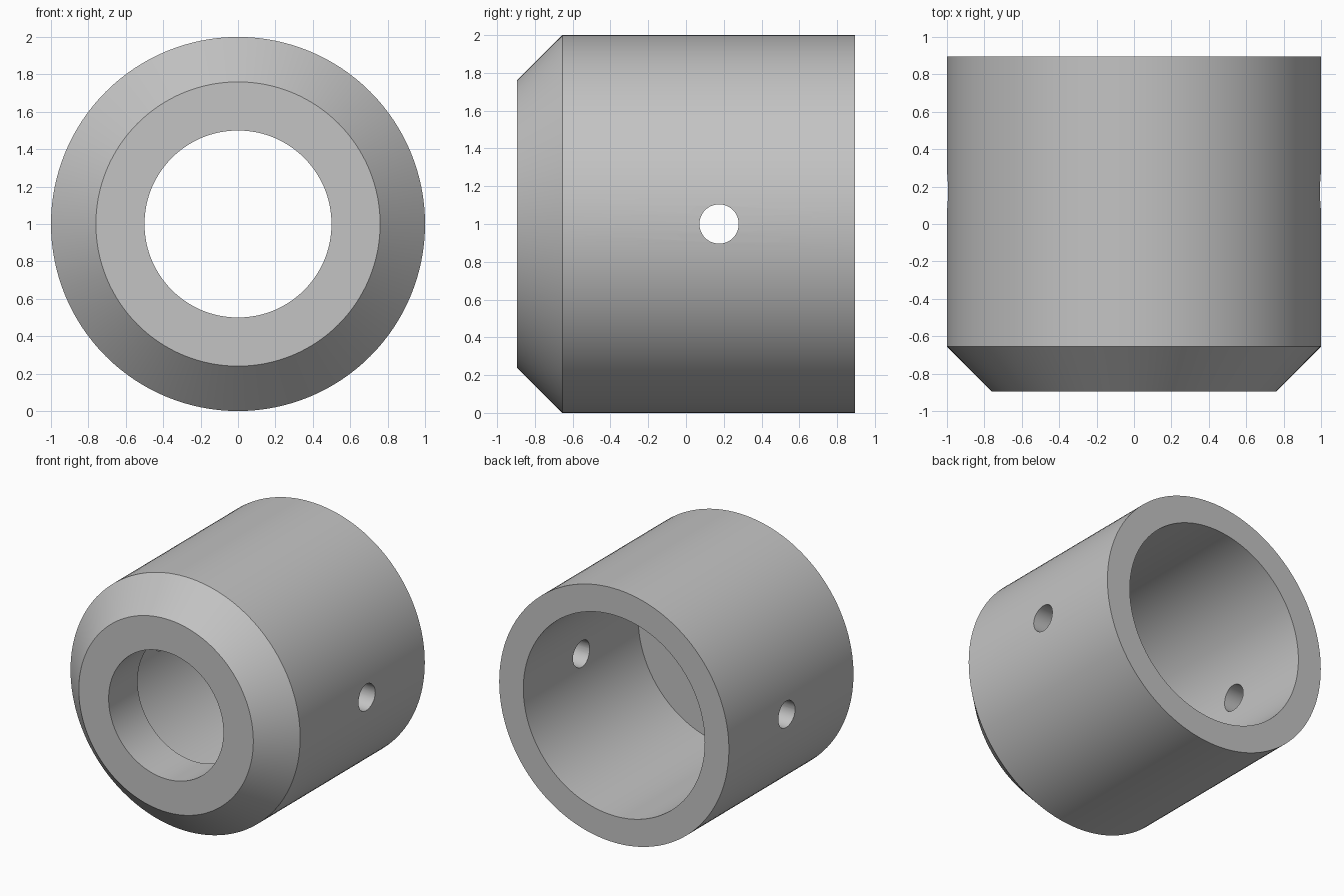
import bpy, bmesh, math
from mathutils import Matrix, Vector

cube = bpy.data.objects.get("Cube")
if cube:
    bpy.data.objects.remove(cube, do_unlink=True)

SEGMENTS = 128
CENTRE = Vector((0, 0, 1))

# Plain grey metal
grey = bpy.data.materials.new("grey metal")
grey.use_nodes = True
colour = (0.55, 0.55, 0.55, 1)
grey.diffuse_color = colour
grey.node_tree.nodes["Principled BSDF"].inputs["Base Color"].default_value = colour


def make_object(name, bm):
    bmesh.ops.recalc_face_normals(bm, faces=bm.faces)
    mesh = bpy.data.meshes.new(name)
    bm.to_mesh(mesh)
    bm.free()
    mesh.materials.append(grey)
    obj = bpy.data.objects.new(name, mesh)
    bpy.context.collection.objects.link(obj)
    return obj


# Sleeve: closed (radius, y) profile turned about the y axis
profile = [(0.5, -0.895), (0.76, -0.895), (1.0, -0.655),
           (1.0, 0.895), (0.79, 0.895), (0.79, -0.535), (0.5, -0.535)]
bm = bmesh.new()
points = [bm.verts.new((r, y, 1)) for r, y in profile]
edges = [bm.edges.new((a, b)) for a, b in zip(points, points[1:] + points[:1])]
bmesh.ops.spin(bm, geom=points + edges, cent=CENTRE, axis=(0, 1, 0),
               angle=math.tau, steps=SEGMENTS, use_merge=True)
bmesh.ops.remove_doubles(bm, verts=bm.verts, dist=0.0001)
sleeve = make_object("sleeve", bm)

# Cross pin hole through both side walls
bm = bmesh.new()
bmesh.ops.create_cone(bm, cap_ends=True, segments=48, radius1=0.104,
                      radius2=0.104, depth=3,
                      matrix=Matrix.Translation((0, 0.175, 1))
                      @ Matrix.Rotation(math.pi / 2, 4, 'Y'))
cutter = make_object("pin_hole_cutter", bm)
cutter.hide_render = True

cut = sleeve.modifiers.new("pin holes", 'BOOLEAN')
cut.operation = 'DIFFERENCE'
cut.solver = 'EXACT'
cut.object = cutter

# Apply the cut, then smooth the curved walls and keep the rims sharp
bpy.ops.object.select_all(action='DESELECT')
sleeve.select_set(True)
bpy.context.view_layer.objects.active = sleeve
bpy.ops.object.modifier_apply(modifier=cut.name)
bpy.data.objects.remove(cutter, do_unlink=True)
bpy.ops.object.shade_smooth_by_angle(angle=math.radians(30))
